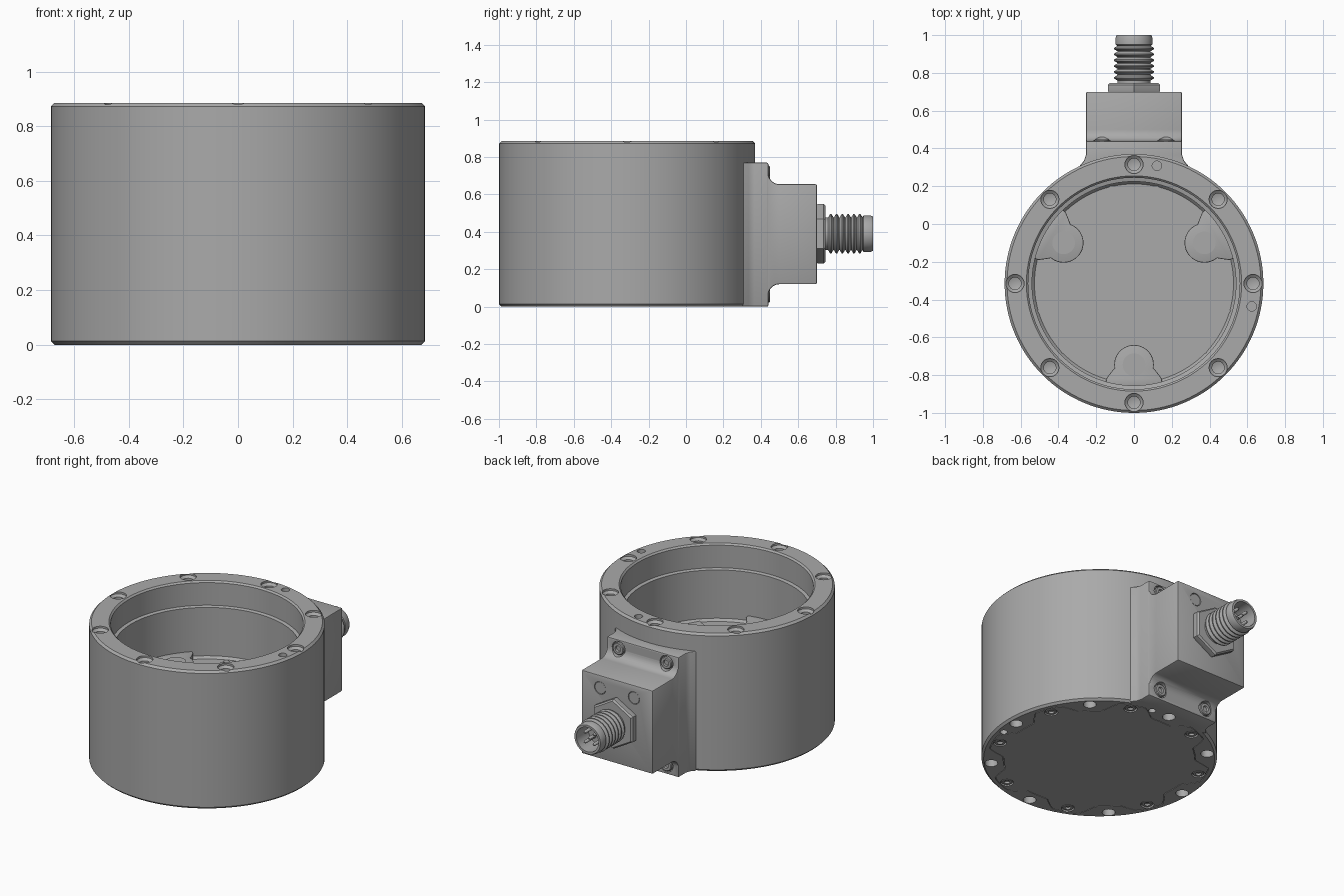
import bpy, bmesh, math
from math import sin, cos, pi, radians
from mathutils import Matrix, Vector

if "Cube" in bpy.data.objects:
    bpy.data.objects.remove(bpy.data.objects["Cube"])

grey = bpy.data.materials.new("grey_metal")
grey.use_nodes = True
grey.diffuse_color = (0.4, 0.4, 0.4, 1)
grey.node_tree.nodes["Principled BSDF"].inputs["Base Color"].default_value = (0.4, 0.4, 0.4, 1)

AXIS_Y = -0.315                     # drum centre
TOP, FLOOR = 0.885, 0.40
PLUG_Z = 0.39


# ---------- helpers ----------
def move(x, y, z):
    return Matrix.Translation((x, y, z))


UP = Matrix.Identity(4)
DOWN = Matrix.Rotation(pi, 4, "X")
BACK = Matrix.Rotation(-pi / 2, 4, "X")
SIDEWAYS = Matrix(((0, 0, 1, 0), (1, 0, 0, 0), (0, 1, 0, 0), (0, 0, 0, 1)))


def ring(radius, z, angles, turn=UP):
    """Placements around the drum axis, angles in degrees."""
    return [move(radius * cos(radians(a)), AXIS_Y + radius * sin(radians(a)), z) @ turn
            for a in angles]


def spun(angles):
    """Rotations about the drum axis."""
    return [move(0, AXIS_Y, 0) @ Matrix.Rotation(radians(a), 4, "Z") for a in angles]


def make(name, bm, places):
    bmesh.ops.recalc_face_normals(bm, faces=bm.faces)
    source = bpy.data.meshes.new(name)
    bm.to_mesh(source)
    bm.free()
    total = bmesh.new()
    for place in places:
        part = source.copy()
        part.transform(place)
        total.from_mesh(part)
        bpy.data.meshes.remove(part)
    total.to_mesh(source)
    total.free()
    source.materials.append(grey)
    ob = bpy.data.objects.new(name, source)
    bpy.context.scene.collection.objects.link(ob)
    return ob


def lathe(name, profile, places=(UP,), sides=32):
    bm = bmesh.new()
    vs = [bm.verts.new((r, 0, z)) for r, z in profile]
    edges = [bm.edges.new(pair) for pair in zip(vs, vs[1:])]
    bmesh.ops.spin(bm, geom=vs + edges, cent=(0, 0, 0), axis=(0, 0, 1),
                   angle=2 * pi, steps=sides, use_merge=False)
    bmesh.ops.remove_doubles(bm, verts=bm.verts, dist=1e-5)
    return make(name, bm, places)


def disc(name, r, z0, z1, places=(UP,), sides=32):
    return lathe(name, [(0, z0), (r, z0), (r, z1), (0, z1)], places, sides)


def prism(name, outline, z0, z1, places=(UP,)):
    bm = bmesh.new()
    face = bm.faces.new([bm.verts.new((x, y, z0)) for x, y in outline])
    new = bmesh.ops.extrude_face_region(bm, geom=[face])["geom"]
    bmesh.ops.translate(bm, vec=Vector((0, 0, z1 - z0)),
                        verts=[g for g in new if isinstance(g, bmesh.types.BMVert)])
    return make(name, bm, places)


def arc(cx, cy, r, a0, a1, n=10):
    return [(cx + r * cos(radians(a0 + (a1 - a0) * i / n)),
             cy + r * sin(radians(a0 + (a1 - a0) * i / n))) for i in range(n + 1)]


def apply(ob, mod):
    with bpy.context.temp_override(object=ob, active_object=ob, selected_objects=[ob]):
        bpy.ops.object.modifier_apply(modifier=mod.name)


def combine(ob, other, operation="DIFFERENCE"):
    mod = ob.modifiers.new("combine", "BOOLEAN")
    mod.operation, mod.solver, mod.object = operation, "EXACT", other
    apply(ob, mod)
    bpy.data.objects.remove(other)


def bevel(ob, width):
    mod = ob.modifiers.new("bevel", "BEVEL")
    mod.width, mod.segments = width, 2
    mod.limit_method, mod.angle_limit = "ANGLE", radians(50)
    apply(ob, mod)


# ---------- drum with open cavity ----------
body = lathe("drum_body", [
    (0, 0), (0.672, 0), (0.685, 0.013), (0.685, 0.872), (0.672, TOP),
    (0.57, TOP), (0.56, 0.875), (0.56, 0.73), (0.54, 0.725),
    (0.54, 0.415), (0.527, FLOOR), (0, FLOOR)], [move(0, AXIS_Y, 0)], 128)

# ---------- connector housing: flange and arm ----------
half = [(0.255, 0.44), (0.255, 0.365), (0.265, 0.335), (0.29, 0.305), (0.2, 0.27)]
flange = prism("flange", half + [(-x, y) for x, y in reversed(half)], 0, 0.77)
bevel(flange, 0.008)
arm = prism("arm", [(0.40, 0.06)] + arc(0.50, 0.06, 0.06, 180, 90)
            + [(0.70, 0.12), (0.70, 0.655)]
            + arc(0.50, 0.715, 0.06, 270, 180) + [(0.40, 0.715)],
            -0.253, 0.253, [SIDEWAYS])
bevel(arm, 0.008)
combine(body, flange, "UNION")
combine(body, arm, "UNION")

# ---------- holes in rim and underside ----------
eighths = [45 * i for i in range(8)]
between = [a + 22.5 for a in eighths]
combine(body, lathe("rim_holes", [(0, -0.09), (0.032, -0.08), (0.032, -0.025),
                                  (0.048, -0.012), (0.048, 0.02), (0, 0.02)],
                    ring(0.63, TOP, eighths), 24))
combine(body, disc("rim_pin_holes", 0.025, -0.06, 0.02, ring(0.635, TOP, [79, -11]), 20))
combine(body, disc("base_holes", 0.038, -0.1, 0.02, ring(0.63, 0, eighths, DOWN), 24))
combine(body, disc("base_pin_holes", 0.022, -0.06, 0.02, ring(0.635, 0, [79, -11], DOWN), 20))


# ---------- scalloped base cover ----------
def scallop(offset):
    points = []
    for i in range(192):
        a = 2 * pi * i / 192
        wave = max(-1, min(1, 1.8 * cos(8 * (a - pi / 8))))
        r = 0.60 + 0.045 * wave + offset
        points.append((r * cos(a), AXIS_Y + r * sin(a)))
    return points


combine(body, prism("cover_recess", scallop(0.004), -0.02, 0.03))
cover = prism("base_cover", scallop(0), 0, 0.03)
combine(cover, disc("screw_seats", 0.039, -0.02, 0.02, ring(0.605, 0, between, DOWN), 24))

# ---------- screws with sockets ----------
head = [(0, -0.02), (0.034, -0.02), (0.034, -0.006), (0.03, -0.002),
        (0.017, -0.002), (0.015, -0.014), (0, -0.014)]
lathe("base_screws", head, ring(0.605, 0, between, DOWN), 18)
corners = [(x, z) for x in (-0.17, 0.17) for z in (0.06, 0.715)]
combine(body, disc("flange_seats", 0.046, 0, 0.14,
                   [move(x, 0.42, z) @ BACK for x, z in corners], 24))
lathe("flange_screws", [(r * 1.15, z + 0.03) for r, z in head],
      [move(x, 0.42, z) @ BACK for x, z in corners], 18)

# ---------- indicator windows on the housing ----------
lights = [move(x, 0.70, 0.575) @ BACK for x in (-0.12, 0.12)]
combine(body, disc("window_seats", 0.04, -0.01, 0.02, lights))
disc("indicator_windows", 0.037, -0.015, -0.002, lights)

# ---------- raised lobes and flat details on the cavity floor ----------
thirds = [30, 150, 270]
lobe_side = [(0.55, 0.155), (0.50, 0.145), (0.465, 0.118)]
lobe = lobe_side + arc(0.43, 0, 0.105, 80, 280, 20) + [(x, -y) for x, y in reversed(lobe_side)]
lobes = prism("floor_lobes", lobe, FLOOR - 0.01, 0.445, spun(thirds))
bevel(lobes, 0.006)
disc("lobe_caps", 0.06, 0, 0.004, ring(0.43, 0.445, thirds))
disc("centre_cap", 0.087, 0, 0.004, [move(0, AXIS_Y, FLOOR)], 48)
disc("floor_pins", 0.018, 0, 0.004, ring(0.50, FLOOR, [112, 232, 352]), 16)
pad = (arc(0.38, -0.10, 0.03, 270, 180, 5) + arc(0.38, 0.10, 0.03, 180, 90, 5)
       + [(0.515, 0.13), (0.515, -0.13)])
prism("floor_pads", pad, FLOOR, FLOOR + 0.005, spun([90, 210, 330]))

# ---------- round plug: nut, threaded barrel, pins ----------
plug = move(0, 0.70, PLUG_Z) @ BACK
lathe("hex_nut", [(0, -0.005), (0.155, -0.005), (0.16, 0.008), (0.16, 0.036), (0.15, 0.046),
                  (0, 0.046)], [plug @ Matrix.Rotation(pi / 6, 4, "Z")], 6)
thread = []
for i in range(6):
    z = 0.06 + 0.031 * i
    thread += [(0.088, z), (0.106, z + 0.011), (0.106, z + 0.017), (0.088, z + 0.028)]
lathe("threaded_barrel", [(0, 0.03), (0.088, 0.03)] + thread
      + [(0.098, 0.25), (0.098, 0.285), (0.092, 0.30), (0.078, 0.30), (0.078, 0.18), (0, 0.18)],
      [plug], 48)
pins = [plug] + [plug @ move(0.045 * cos(a), 0.045 * sin(a), 0)
                 for a in (pi / 4 + i * pi / 2 for i in range(4))]
lathe("contact_pins", [(0, 0.17), (0.01, 0.17), (0.01, 0.275), (0.005, 0.285), (0, 0.285)],
      pins, 12)

# ---------- smooth shading with sharp edges ----------
bpy.ops.object.select_all(action="DESELECT")
for ob in bpy.context.scene.objects:
    if ob.type == "MESH" and ob.data.materials and ob.data.materials[0] == grey:
        ob.select_set(True)
bpy.context.view_layer.objects.active = body
bpy.ops.object.shade_smooth_by_angle(angle=radians(30))
